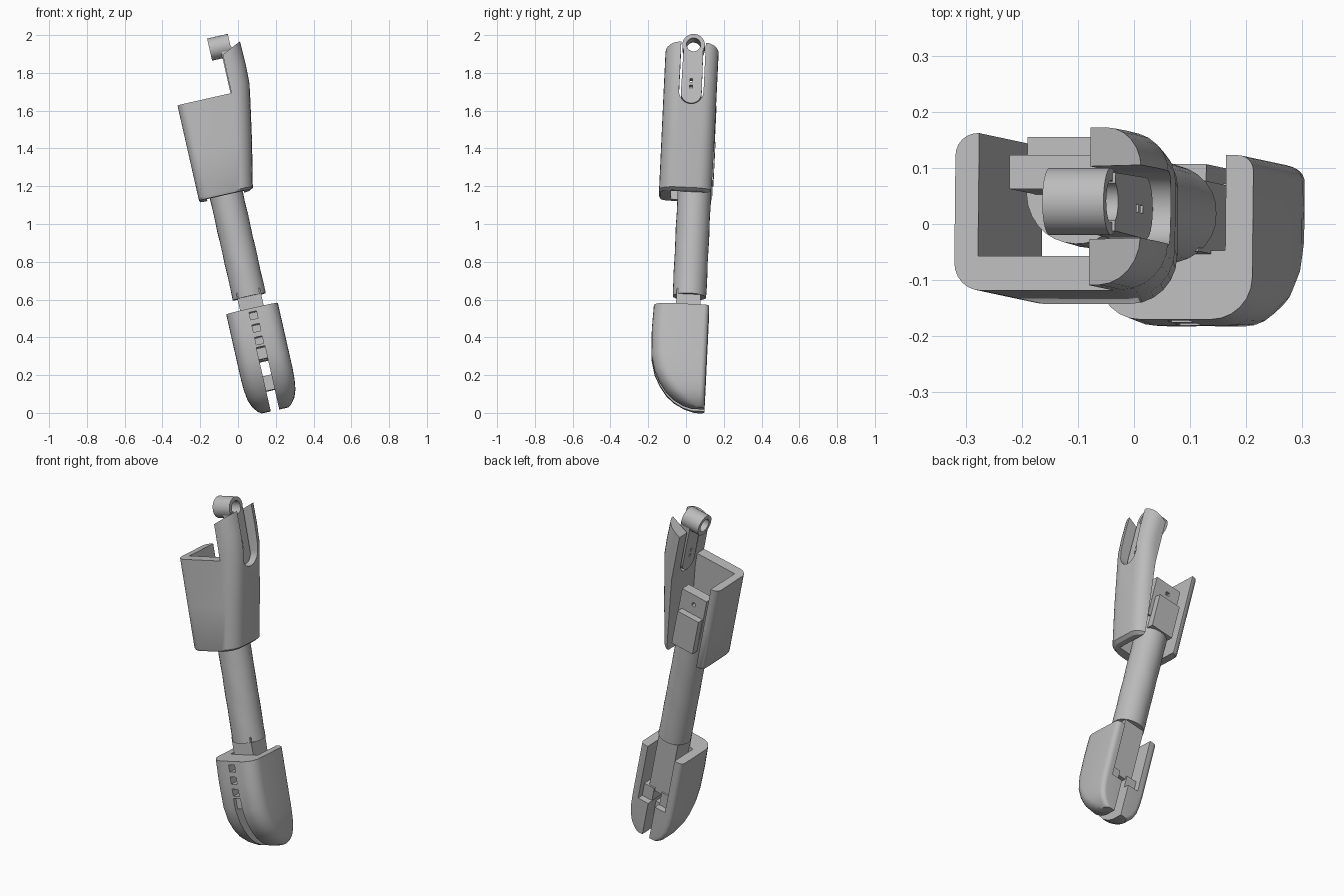
import bpy, bmesh, math
from mathutils import Matrix, Vector

cube = bpy.data.objects.get("Cube")
if cube:
    bpy.data.objects.remove(cube)

grey = bpy.data.materials.new("plain grey")
grey.use_nodes = True
COL = (0.5, 0.5, 0.5, 1)
grey.diffuse_color = COL
grey.node_tree.nodes["Principled BSDF"].inputs["Base Color"].default_value = COL

# Shared leaning frame: u across, v front to back, s along the shaft
axis = Vector((-0.22, 0.047, 0.974)).normalized()
across = Vector((0, 1, 0)).cross(axis).normalized()
depth = axis.cross(across)
FRAME = Matrix((across, depth, axis)).transposed().to_4x4()
FRAME.translation = (0.06, 0.018, 0.615)


def finish(name, bm, smooth=True):
    bmesh.ops.recalc_face_normals(bm, faces=bm.faces)
    mesh = bpy.data.meshes.new(name)
    bm.to_mesh(mesh)
    bm.free()
    mesh.transform(FRAME)
    mesh.materials.append(grey)
    ob = bpy.data.objects.new(name, mesh)
    bpy.context.collection.objects.link(ob)
    if smooth:
        shade(ob)
    return ob


def shade(ob):
    bpy.ops.object.select_all(action='DESELECT')
    bpy.context.view_layer.objects.active = ob
    ob.select_set(True)
    bpy.ops.object.shade_smooth_by_angle(angle=math.radians(30))


def loft(name, rings):
    """Skin a stack of equal-sized rings and cap both ends."""
    bm = bmesh.new()
    loops = [[bm.verts.new(p) for p in ring] for ring in rings]
    for a, b in zip(loops, loops[1:]):
        for i in range(len(a)):
            j = (i + 1) % len(a)
            bm.faces.new((a[i], a[j], b[j], b[i]))
    bm.faces.new(loops[0])
    bm.faces.new(loops[-1])
    return finish(name, bm)


def rounded(s, u0, u1, v0, v1, radii, steps=6):
    """Rounded rectangle; radii run front right, back right, back left, front left."""
    corners = ((u1, v0, -1, 1), (u1, v1, -1, -1), (u0, v1, 1, -1), (u0, v0, 1, 1))
    ring = []
    for k, (u, v, du, dv) in enumerate(corners):
        r = radii[k]
        for i in range(steps + 1):
            a = math.radians(-90 + 90 * k + 90 * i / steps)
            ring.append((u + du * r + r * math.cos(a), v + dv * r + r * math.sin(a), s))
    return ring


def box(name, u, v, s):
    bm = bmesh.new()
    bmesh.ops.create_cube(bm, size=1)
    for p in bm.verts:
        p.co = [r[0] + (c + 0.5) * (r[1] - r[0]) for c, r in zip(p.co, (u, v, s))]
    return finish(name, bm, False)


def tube_ring(r, u=None, s=0, v=0, n=28):
    """Circle round the shaft axis, or round the cross axis when u is given."""
    out = []
    for i in range(n):
        a = math.tau * i / n
        c, d = r * math.cos(a), r * math.sin(a)
        out.append((c, v + d, s) if u is None else (u, v + c, s + d))
    return out


def cut(ob, *cutters):
    for c in cutters:
        m = ob.modifiers.new("cut", 'BOOLEAN')
        m.operation, m.solver, m.object = 'DIFFERENCE', 'EXACT', c
        bpy.context.view_layer.objects.active = ob
        bpy.ops.object.modifier_apply(modifier=m.name)
        bpy.data.objects.remove(c)
    shade(ob)


# Lower shell: curved toe, open back, centre slot and square holes
toe = ((-0.07, -0.185, 0.14), (-0.2, -0.19, 0.14), (-0.34, -0.185, 0.14),
       (-0.42, -0.165, 0.14), (-0.48, -0.135, 0.137), (-0.53, -0.10, 0.13),
       (-0.57, -0.058, 0.115), (-0.6, -0.005, 0.092), (-0.613, 0.04, 0.075))
lower = loft("lower_shell", [
    rounded(s, -w, w, v, 0.108, [min(0.075, (0.108 - v) * 0.5)] + [0.028] * 2
            + [min(0.075, (0.108 - v) * 0.5)]) for s, v, w in toe])
cut(lower,
    box("cavity", (-0.09, 0.09), (-0.062, 0.2), (-0.41, 0.1)),
    box("slot", (-0.023, 0.023), (-0.3, 0.3), (-0.7, -0.28)),
    *[box("hole", (-0.02, 0.02), (-0.3, -0.05), (s - 0.02, s + 0.02))
      for s in (-0.11, -0.178, -0.246)])
slot_tab = box("slot_tab", (-0.024, 0.024), (-0.165, -0.06), (-0.345, -0.285))
toe_pin = box("toe_pin", (-0.024, 0.024), (-0.06, 0.03), (-0.51, -0.43))

# Square rod entering the lower shell, with a wider foot
rod = box("square_rod", (-0.064, 0.064), (-0.068, 0.06), (-0.35, 0.03))
for side in (-1, 1):
    a, b = sorted((side * 0.025, side * 0.092))
    box("rod_foot", (a, b), (-0.06, 0.07), (-0.415, -0.33))

# Round shaft with a slightly uneven wrapped surface
shaft_rings = []
for i in range(13):
    ring = tube_ring(0.089, s=i * 0.062)
    shaft_rings.append([(u * (1 + 0.012 * math.sin(i * 2.1 + k)),
                         v * (1 + 0.012 * math.sin(i * 1.7 + k * 0.8)), s)
                        for k, (u, v, s) in enumerate(ring)])
shaft = loft("shaft", shaft_rings)

# Upper shell: flares to the side, open back, tall forked wall
flare = ((0.548, 0.005, 0.125), (0.56, 0, 0.145), (0.8, 0, 0.195),
         (1.1, 0, 0.25), (1.2, 0, 0.253), (1.33, 0, 0.25))
upper = loft("upper_shell", [
    rounded(s, -0.148 + i, u, -0.187 + i, 0.094 - i, (0.085, 0.075, 0.04, 0.05))
    for s, i, u in flare])
cavity = loft("cavity", [[(-0.105, -0.125, s), (u, -0.125, s), (u, 0.3, s), (-0.105, 0.3, s)]
                         for s, u in ((0.5, 0.09), (1.0, 0.145), (1.5, 0.145))])
fork = loft("fork", [[(u, v, s) for v, s in
                      [(-0.105, 1.5), (0.025, 1.5)]
                      + [(-0.04 + 0.065 * math.cos(math.pi * t / 12),
                          1.06 - 0.065 * math.sin(math.pi * t / 12)) for t in range(13)]]
                     for u in (0.1, 0.4)])
prong_top = loft("prong_top", [[(0.0, v, 1.2), (0.25, v, 1.325), (0.4, v, 1.4), (0.0, v, 1.6)]
                               for v in (-0.5, 0.5)])
cut(upper, cavity, box("rim", (-0.4, 0.145), (-0.5, 0.5), (1.065, 1.6)), fork, prong_top)

# Strap in the fork with two small holes and a rolled eye on top
strap = loft("strap", [[(u, v, s) for v, s in
                        [(-0.092, 1.31), (0.012, 1.31)]
                        + [(-0.04 + 0.055 * math.cos(math.pi * t / 12),
                            1.06 - 0.055 * math.sin(math.pi * t / 12)) for t in range(13)]]
                       for u in (0.14, 0.2)])
cut(strap, *[box("pin_hole", (0.1, 0.3), (-0.05, -0.036), (s, s + 0.018))
             for s in (1.085, 1.12)],
    loft("eye_gap", [tube_ring(0.036, u=u, s=1.322, v=-0.04) for u in (0.1, 0.3)]))
eye = loft("strap_eye", [tube_ring(0.06, u=u, s=1.322, v=-0.04) for u in (0.083, 0.195)])
cut(eye, loft("eye_bore", [tube_ring(0.038, u=u, s=1.322, v=-0.04) for u in (0.05, 0.3)]))

# Inner mount: clamp behind the shaft and a pierced plate above it
clamp = box("shaft_clamp", (-0.07, 0.07), (0.03, 0.098), (0.62, 0.83))
plate = box("mount_plate", (-0.075, 0.09), (0.0, 0.06), (0.7, 0.95))
cut(plate, box("plate_hole", (-0.01, 0.012), (-0.2, 0.3), (0.88, 0.902)))
